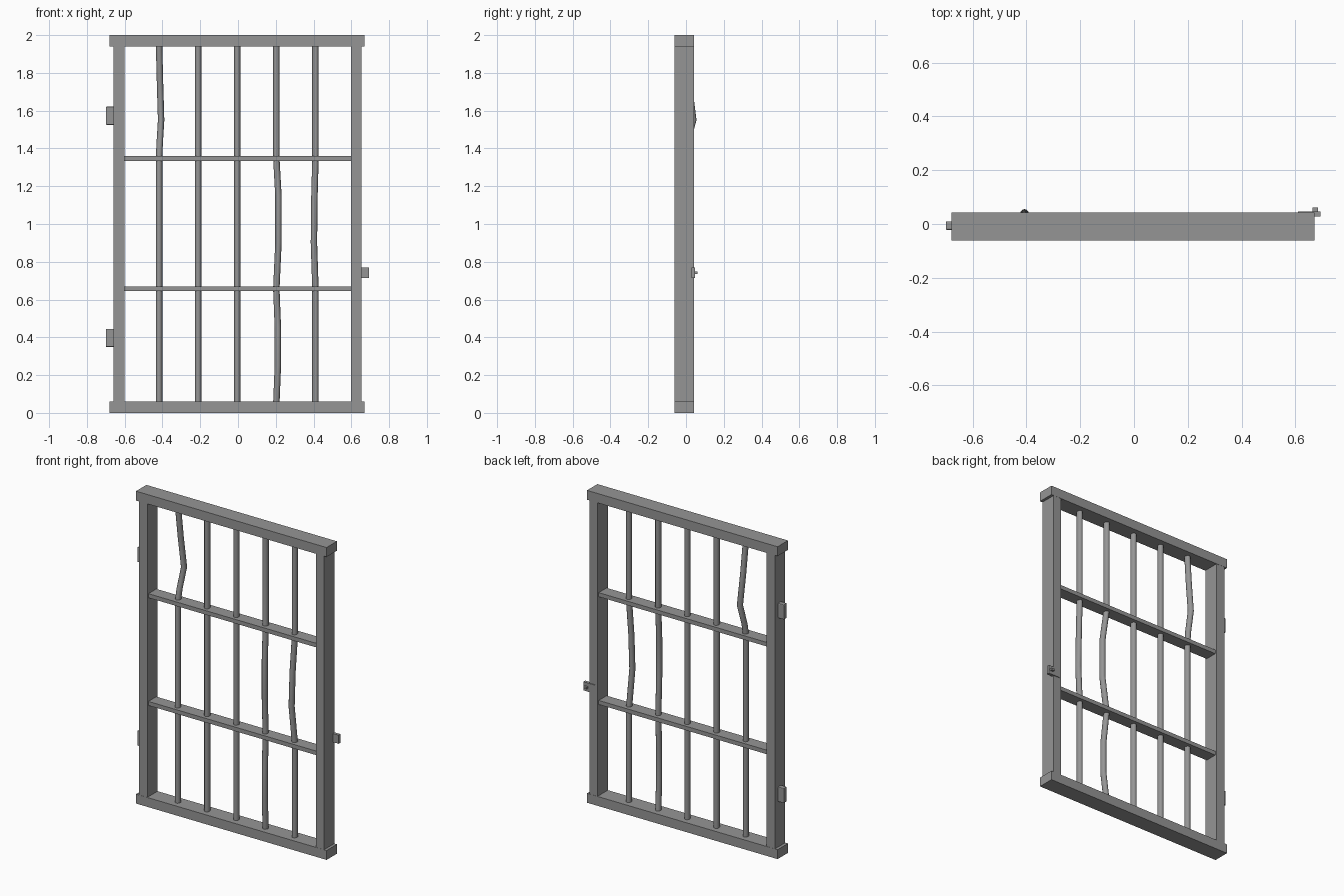
import bpy, bmesh, math
from mathutils import Vector

if "Cube" in bpy.data.objects:
    bpy.data.objects.remove(bpy.data.objects["Cube"], do_unlink=True)

iron = bpy.data.materials.new("grey_iron")
iron.use_nodes = True
GREY = (0.3, 0.3, 0.3, 1)
iron.diffuse_color = GREY
iron.node_tree.nodes["Principled BSDF"].inputs["Base Color"].default_value = GREY

FRONT, BACK = -0.062, 0.043
MID = (FRONT + BACK) / 2


def finish(name, bm):
    bmesh.ops.recalc_face_normals(bm, faces=bm.faces)
    mesh = bpy.data.meshes.new(name)
    bm.to_mesh(mesh)
    bm.free()
    mesh.materials.append(iron)
    obj = bpy.data.objects.new(name, mesh)
    bpy.context.collection.objects.link(obj)
    return obj


def box(name, x, y, z, bevel=0):
    """Box from (min, max) pairs on each axis."""
    bm = bmesh.new()
    bmesh.ops.create_cube(bm, size=1)
    for v in bm.verts:
        v.co = Vector([r[0] if c < 0 else r[1] for c, r in zip(v.co, (x, y, z))])
    obj = finish(name, bm)
    if bevel:
        mod = obj.modifiers.new("soft_edges", "BEVEL")
        mod.width = bevel
        mod.segments = 2
    return obj


def rod(name, x, path, radius=0.017, depth=0.02, sides=12):
    """Upright bar swept through (dx, dy, z) points."""
    bm = bmesh.new()
    rings = []
    for dx, dy, z in path:
        rings.append([bm.verts.new((x + dx + radius * math.cos(a), MID + dy + depth * math.sin(a), z))
                      for a in (2 * math.pi * i / sides for i in range(sides))])
    for low, high in zip(rings, rings[1:]):
        for i in range(sides):
            j = (i + 1) % sides
            bm.faces.new((low[i], low[j], high[j], high[i]))
    bm.faces.new(rings[0])
    bm.faces.new(rings[-1])
    obj = finish(name, bm)
    bpy.ops.object.select_all(action="DESELECT")
    obj.select_set(True)
    bpy.context.view_layer.objects.active = obj
    bpy.ops.object.shade_smooth_by_angle(angle=math.radians(35))


# Outer frame
for name, z in (("bottom_rail", (0, 0.06)), ("top_rail", (1.94, 2))):
    box(name, (-0.679, 0.671), (FRONT, BACK), z)
for name, x in (("right_post", (-0.66, -0.6)), ("left_post", (0.597, 0.653))):
    box(name, x, (FRONT + 0.001, BACK - 0.001), (0.06, 1.94))

# Cross bars
for name, z in (("lower_cross_bar", 0.657), ("upper_cross_bar", 1.347)):
    box(name, (-0.603, 0.6), (MID - 0.04, MID + 0.04), (z - 0.013, z + 0.013))

# Upright bars, some of them bent between the cross bars
BENDS = {
    0: [(0.003, 0.01, 1.42), (0.011, 0.045, 1.55), (0.005, 0.02, 1.75)],
    3: [(0.008, -0.02, 0.25), (0.008, -0.02, 0.45), (0, 0, 0.657),
        (0.011, -0.025, 0.9), (0.011, -0.025, 1.15)],
    4: [(0, 0, 0.657), (-0.008, -0.022, 0.9), (-0.006, -0.015, 1.12)],
}
for i in range(5):
    path = [(0, 0, 0.05)] + BENDS.get(i, []) + [(0, 0, 1.347), (0, 0, 1.95)]
    rod(f"upright_bar_{i + 1}", -0.418 + i * 0.207, sorted(path, key=lambda p: p[2]))

# Hinges on the right post
for name, z in (("lower_hinge", 0.397), ("upper_hinge", 1.573)):
    box(name, (-0.7, -0.655), (-0.022, 0.01), (z - 0.048, z + 0.048), 0.005)

# Latch on the left post
box("latch_block", (0.651, 0.694), (0.028, 0.047), (0.715, 0.77))
box("latch_plate", (0.61, 0.655), (0.04, 0.047), (0.715, 0.77))
box("latch_knob", (0.663, 0.684), (0.045, 0.062), (0.735, 0.748))
